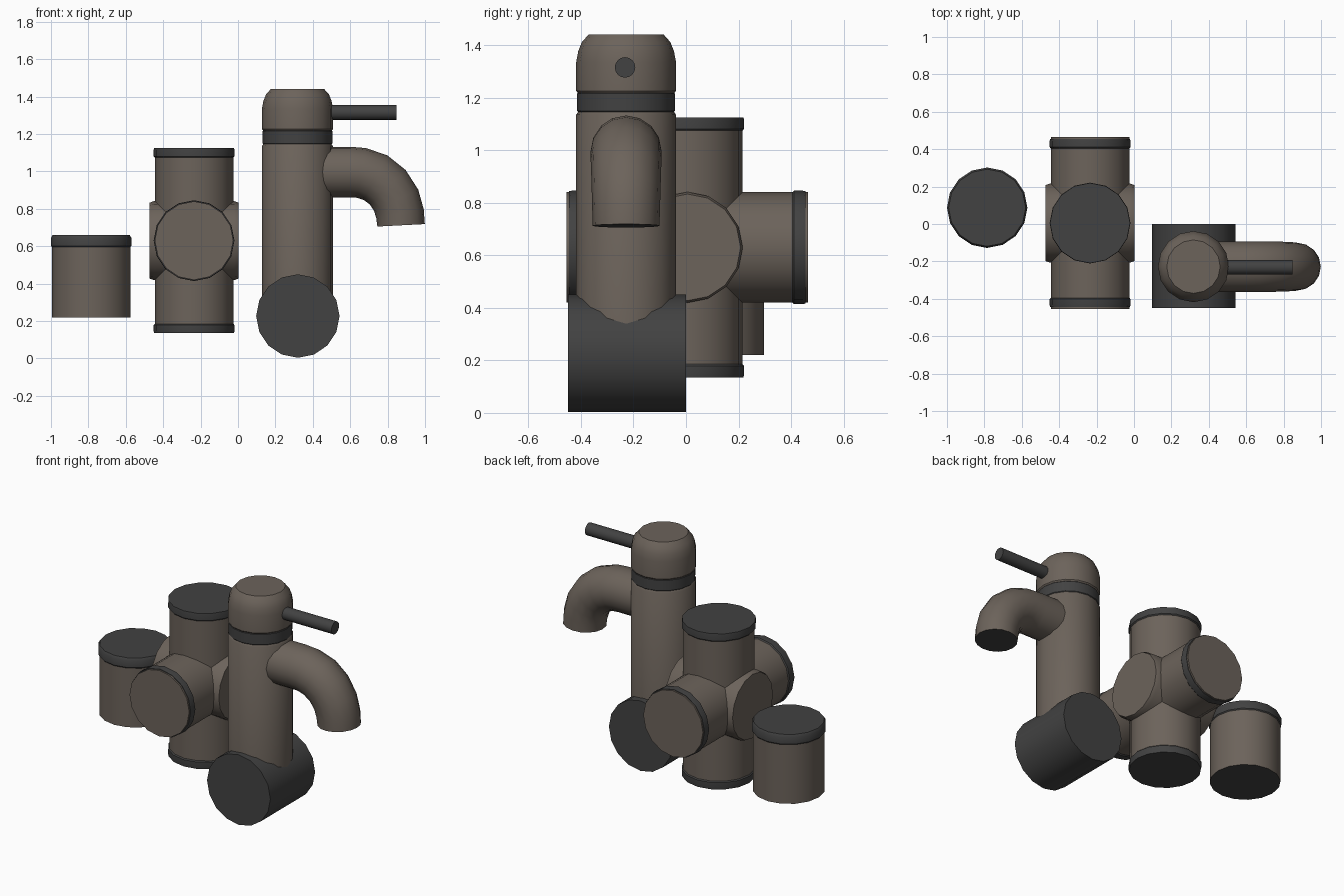
import bpy, bmesh, math
from mathutils import Vector, Matrix

if "Cube" in bpy.data.objects:
    bpy.data.objects.remove(bpy.data.objects["Cube"])


def material(name, rgb):
    m = bpy.data.materials.new(name)
    m.diffuse_color = (*rgb, 1)
    m.use_nodes = True
    m.node_tree.nodes["Principled BSDF"].inputs["Base Color"].default_value = m.diffuse_color
    return m


BROWN = material("warm brown metal", (0.150, 0.125, 0.104))
DARK = material("dark grey metal", (0.054, 0.054, 0.054))


def finish(name, bm, mat, end_mat=None):
    bmesh.ops.recalc_face_normals(bm, faces=bm.faces)
    me = bpy.data.meshes.new(name)
    bm.to_mesh(me)
    bm.free()
    me.materials.append(mat)
    me.materials.append(end_mat or mat)
    ob = bpy.data.objects.new(name, me)
    bpy.context.collection.objects.link(ob)
    bpy.ops.object.select_all(action='DESELECT')
    ob.select_set(True)
    bpy.context.view_layer.objects.active = ob
    bpy.ops.object.shade_smooth_by_angle(angle=math.radians(35))
    return ob


def skin(bm, rings, dark_start=False, dark_end=False):
    """Join rings of vertices into a closed tube with flat ends."""
    for a, b in zip(rings, rings[1:]):
        n = len(a)
        for i in range(n):
            bm.faces.new((a[i], a[(i + 1) % n], b[(i + 1) % n], b[i]))
    bm.faces.new(rings[0]).material_index = int(dark_start)
    bm.faces.new(rings[-1]).material_index = int(dark_end)


def turned(name, profile, origin, axis, mat, end_mat=None, dark_start=False, n=16):
    """Turn (radius, distance) points around an axis through origin."""
    ax = Vector(axis)
    u = Vector((0, 0, 1)) if abs(ax.z) < 0.5 else Vector((1, 0, 0))
    v = ax.cross(u)
    bm = bmesh.new()
    rings = []
    for r, d in profile:
        rings.append([bm.verts.new(Vector(origin) + ax * d + r * (
            u * math.cos(2 * math.pi * i / n) + v * math.sin(2 * math.pi * i / n)))
            for i in range(n)])
    skin(bm, rings, dark_start)
    return finish(name, bm, mat, end_mat)


def end_cap(name, origin, axis, start, end):
    turned(name, [(0.205, start), (0.216, start + 0.012), (0.216, end - 0.012),
                  (0.214, end)], origin, axis, DARK)


# Short capped pipe
stub = (-0.785, 0.087, 0)
turned("short_pipe", [(0.21, 0.22), (0.21, 0.62)], stub, (0, 0, 1), BROWN, DARK, True)
turned("short_pipe_cap", [(0.207, 0.592), (0.215, 0.602), (0.215, 0.645), (0.206, 0.66)],
       stub, (0, 0, 1), DARK)

# Six-way pipe junction
hub = (-0.235, 0.005, 0.63)
for label, axis in (("vertical", (0, 0, 1)), ("depth", (0, 1, 0))):
    turned(f"junction_{label}_pipe", [(0.21, -0.46), (0.21, 0.46)], hub, axis, BROWN)
    length = 0.495 if label == "vertical" else 0.45
    for s in (-1, 1):
        end_cap(f"junction_{label}_cap", hub, [s * c for c in axis], length - 0.056, length)
turned("junction_side_pipe", [(0.203, -0.238), (0.211, -0.215), (0.211, 0.215),
                              (0.203, 0.238)], hub, (1, 0, 0), BROWN)

# Tap base and body
turned("tap_base", [(0.223, -0.45), (0.223, 0)], (0.32, 0, 0.227), (0, 1, 0), DARK)
tap = (0.318, -0.228, 0)
turned("tap_body", [(0.19, 0.2), (0.19, 1.135), (0.18, 1.15)], tap, (0, 0, 1), BROWN)
turned("tap_collar", [(0.178, 1.14), (0.186, 1.15), (0.186, 1.215), (0.178, 1.225)],
       tap, (0, 0, 1), DARK)
turned("tap_head", [(0.183, 1.217), (0.19, 1.226), (0.19, 1.335), (0.182, 1.378),
                    (0.168, 1.412), (0.143, 1.44)], tap, (0, 0, 1), BROWN)
turned("tap_handle", [(0.039, 0.1), (0.039, 0.529)], (0.318, -0.232, 1.315),
       (1, 0, 0), DARK)

# Curved spout: (x, z, angle of travel below horizontal, radius)
path = [(0.40, 0.997, 0, 0.135), (0.60, 0.997, 0, 0.135), (0.66, 0.992, 10, 0.135),
        (0.735, 0.967, 28, 0.135), (0.80, 0.916, 46, 0.133), (0.845, 0.847, 65, 0.131),
        (0.866, 0.775, 80, 0.129), (0.872, 0.712, 87, 0.127)]
bm = bmesh.new()
rings = []
for x, z, deg, r in path:
    t = math.radians(deg)
    up = Vector((math.sin(t), 0, math.cos(t)))
    rings.append([bm.verts.new(Vector((x, -0.228, z)) + r * (
        up * math.cos(i * math.pi / 8) + Vector((0, 1, 0)) * math.sin(i * math.pi / 8)))
        for i in range(16)])
skin(bm, rings, dark_end=True)
finish("tap_spout", bm, BROWN, DARK)
